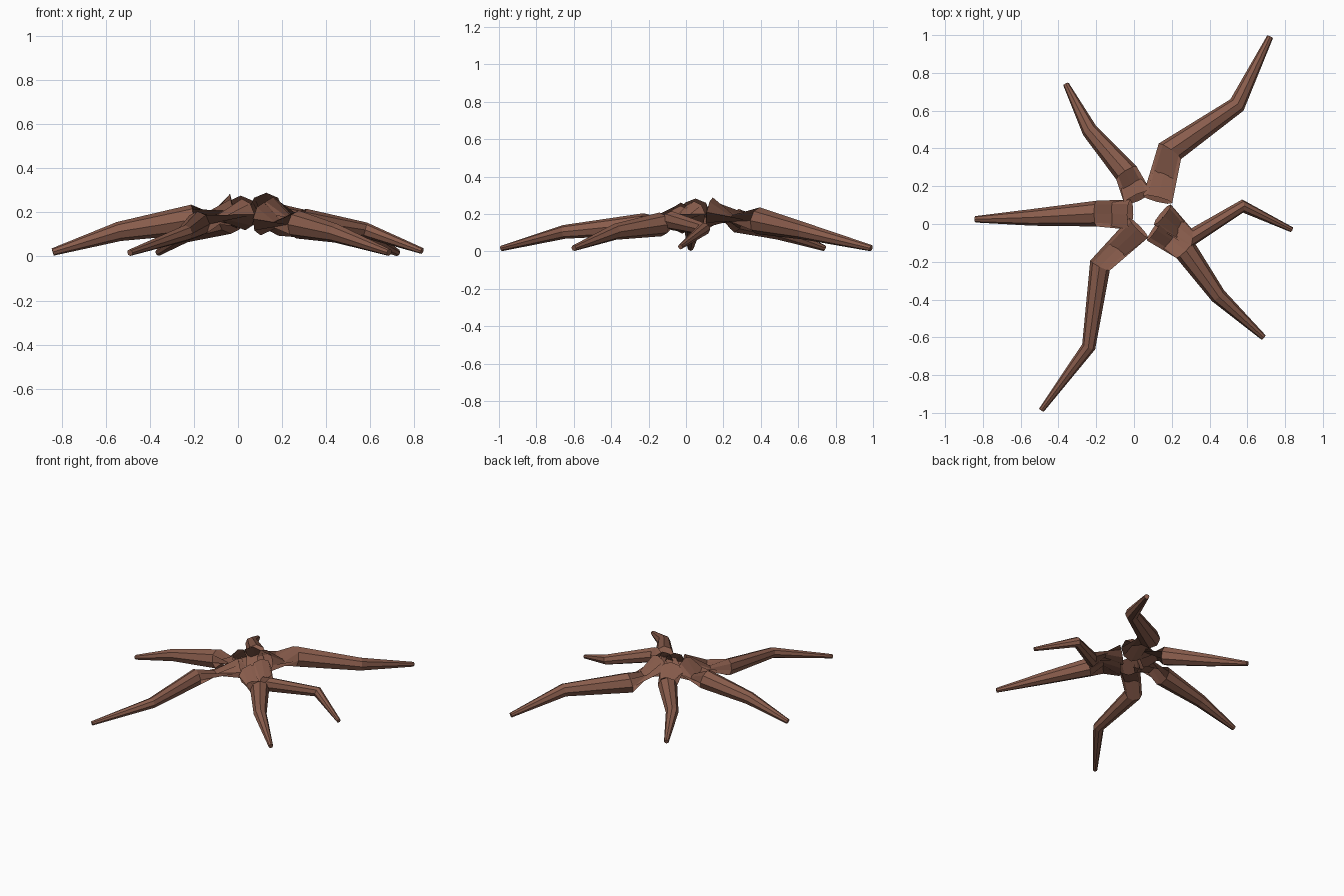
import bpy, bmesh, math
from mathutils import Vector

if "Cube" in bpy.data.objects:
    bpy.data.objects.remove(bpy.data.objects["Cube"])

bark = bpy.data.materials.new("brown bark")
bark.diffuse_color = (0.25, 0.108, 0.072, 1)
bark.use_nodes = True
bark.node_tree.nodes["Principled BSDF"].inputs["Base Color"].default_value = bark.diffuse_color

SIDES = 8


def root(name, path):
    """Tapered tube through (x, y, z, radius) points; the crown ring is mirrored
    top to bottom, which pinches the first segment like a knot."""
    pts = [Vector(p[:3]) for p in path]
    bm = bmesh.new()
    rings = []
    for i, p in enumerate(pts):
        d = Vector((0, 0, 0))
        if i > 0:
            d += (p - pts[i - 1]).normalized()
        if i < len(pts) - 1:
            d += (pts[i + 1] - p).normalized()
        d.normalize()
        u = d.cross(Vector((0, 0, 1))).normalized()
        v = u.cross(d) * (-1 if i == 0 else 1)
        ring = []
        for k in range(SIDES):
            a = 2 * math.pi * k / SIDES
            ring.append(bm.verts.new(p + (u * math.cos(a) + v * math.sin(a)) * path[i][3]))
        rings.append(ring)
    for a, b in zip(rings, rings[1:]):
        for k in range(SIDES):
            n = (k + 1) % SIDES
            bm.faces.new((a[k], a[n], b[n], b[k]))
    bm.faces.new(rings[-1])
    bmesh.ops.recalc_face_normals(bm, faces=bm.faces)
    me = bpy.data.meshes.new(name)
    bm.to_mesh(me)
    bm.free()
    me.materials.append(bark)
    ob = bpy.data.objects.new(name, me)
    bpy.context.collection.objects.link(ob)
    return ob


# Six roots spreading from an open crown: crown, knee, elbow, tip
root("back_right_root", [(0.125, 0.13, 0.21, 0.08), (0.19, 0.385, 0.165, 0.072),
                         (0.545, 0.63, 0.11, 0.046), (0.72, 0.99, 0.018, 0.017)])
root("back_left_root", [(0.02, 0.14, 0.20, 0.078), (-0.04, 0.27, 0.165, 0.064),
                        (-0.235, 0.495, 0.105, 0.042), (-0.36, 0.74, 0.018, 0.016)])
root("left_root", [(-0.02, 0.05, 0.205, 0.08), (-0.20, 0.055, 0.168, 0.068),
                   (-0.54, 0.035, 0.113, 0.044), (-0.84, 0.025, 0.02, 0.017)])
root("front_left_root", [(0.025, -0.02, 0.19, 0.072), (-0.18, -0.22, 0.147, 0.058),
                         (-0.24, -0.65, 0.105, 0.037), (-0.49, -0.985, 0.017, 0.015)])
root("front_right_root", [(0.11, -0.025, 0.17, 0.075), (0.27, -0.135, 0.145, 0.064),
                          (0.445, -0.38, 0.105, 0.043), (0.685, -0.60, 0.018, 0.016)])
root("right_root", [(0.15, 0.05, 0.20, 0.07), (0.30, -0.075, 0.165, 0.052),
                    (0.575, 0.095, 0.12, 0.035), (0.835, -0.03, 0.025, 0.014)])
